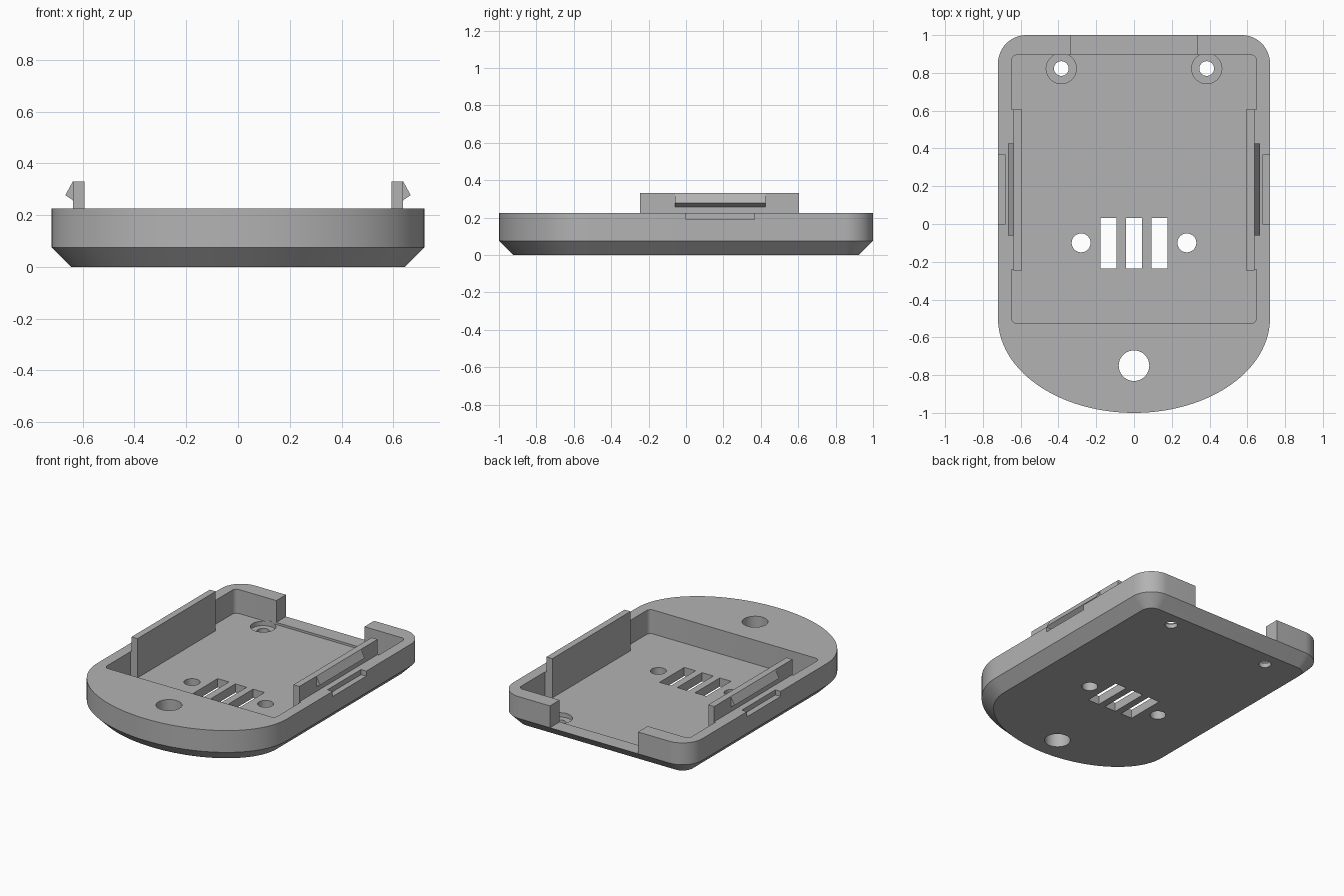
import bpy, bmesh, math
from mathutils import Vector

if "Cube" in bpy.data.objects:
    bpy.data.objects.remove(bpy.data.objects["Cube"])

grey = bpy.data.materials.new("plain grey")
grey.diffuse_color = (0.45, 0.45, 0.45, 1)
grey.use_nodes = True
grey.node_tree.nodes["Principled BSDF"].inputs["Base Color"].default_value = grey.diffuse_color

HEIGHT, FLOOR, SILL, CHAMFER = 0.225, 0.06, 0.075, 0.075


def arc(cx, cy, rx, ry, a0, a1, n):
    """Points along an elliptical arc, angles in degrees."""
    angles = [math.radians(a0 + (a1 - a0) * i / n) for i in range(n + 1)]
    return [(cx + rx * math.cos(a), cy + ry * math.sin(a)) for a in angles]


def rounded_rect(x0, x1, y0, y1, r, n=5):
    return (arc(x1 - r, y1 - r, r, r, 0, 90, n) + arc(x0 + r, y1 - r, r, r, 90, 180, n)
            + arc(x0 + r, y0 + r, r, r, 180, 270, n) + arc(x1 - r, y0 + r, r, r, 270, 360, n))


def rect(x0, x1, y0, y1):
    return [(x0, y0), (x1, y0), (x1, y1), (x0, y1)]


def circle(x, y, r, n=36):
    return arc(x, y, r, r, 0, 360, n)[:-1]


def inset(loop, d):
    """Move a counter-clockwise loop inward by d."""
    out = []
    for i, p in enumerate(loop):
        p = Vector(p)
        e1 = (p - Vector(loop[i - 1])).normalized()
        e2 = (Vector(loop[(i + 1) % len(loop)]) - p).normalized()
        n1, n2 = Vector((-e1.y, e1.x)), Vector((-e2.y, e2.x))
        out.append(p + (n1 + n2) * d / (1 + n1.dot(n2)))
    return out


def stack(name, layers):
    """Closed solid through (z, loop) layers."""
    bm = bmesh.new()
    rings = [[bm.verts.new((p[0], p[1], z)) for p in loop] for z, loop in layers]
    bm.faces.new(rings[0][::-1])
    bm.faces.new(rings[-1])
    for a, b in zip(rings, rings[1:]):
        for i in range(len(a)):
            j = (i + 1) % len(a)
            bm.faces.new((a[i], a[j], b[j], b[i]))
    bmesh.ops.recalc_face_normals(bm, faces=bm.faces[:])
    mesh = bpy.data.meshes.new(name)
    bm.to_mesh(mesh)
    bm.free()
    ob = bpy.data.objects.new(name, mesh)
    bpy.context.collection.objects.link(ob)
    mesh.materials.append(grey)
    return ob


def prism(name, loop, z0, z1):
    return stack(name, [(z0, loop), (z1, loop)])


def combine(target, tool, operation):
    mod = target.modifiers.new("cut", 'BOOLEAN')
    mod.operation, mod.solver, mod.object = operation, 'EXACT', tool
    bpy.context.view_layer.objects.active = target
    bpy.ops.object.modifier_apply(modifier=mod.name)
    bpy.data.objects.remove(tool)


def cut(target, loop, z0, z1):
    combine(target, prism("cutter", loop, z0, z1), 'DIFFERENCE')


# Tray body: rounded back corners, elliptical front, chamfered underside
outline = (arc(0.57, 0.85, 0.15, 0.15, 0, 90, 12) + arc(-0.57, 0.85, 0.15, 0.15, 90, 180, 12)
           + arc(0, -0.5, 0.72, 0.5, 180, 360, 56))
tray = stack("tray", [(0, inset(outline, CHAMFER)), (CHAMFER, outline), (HEIGHT, outline)])

# Recess and back opening
cut(tray, rounded_rect(-0.648, 0.648, -0.527, 0.895, 0.03), FLOOR, 0.5)
cut(tray, rect(-0.335, 0.335, 0.85, 1.1), SILL, 0.5)

# Side filler behind the clips, and release notches in the outer rim
for s in (-1, 1):
    x0, x1 = sorted((s * 0.637, s * 0.66))
    combine(tray, prism("filler", rect(x0, x1, -0.24, 0.605), 0.05, HEIGHT), 'UNION')
    x0, x1 = sorted((s * 0.68, s * 0.8))
    cut(tray, rect(x0, x1, 0, 0.365), 0.19, 0.5)

    # Screw holes with counterbores, and locating holes
    cut(tray, circle(s * 0.385, 0.823, 0.08), 0.03, 0.07)
    cut(tray, circle(s * 0.385, 0.823, 0.039), -0.1, 0.1)
    cut(tray, circle(s * 0.28, -0.1, 0.05), -0.1, 0.1)

# Front hole and three contact slots
cut(tray, circle(0, -0.75, 0.081), -0.1, 0.5)
for x in (-0.135, 0, 0.135):
    cut(tray, rect(x - 0.043, x + 0.043, -0.235, 0.033), -0.1, 0.1)

# Spring clips, each with a wedge barb on its outer face
for s, side in ((-1, "left"), (1, "right")):
    x0, x1 = sorted((s * 0.593, s * 0.638))
    clip = prism(side + "_clip", rect(x0, x1, -0.245, 0.605), FLOOR - 0.01, 0.33)
    barb = prism("barb", [(0.62, 0.33), (0.638, 0.33), (0.667, 0.277), (0.638, 0.257), (0.62, 0.257)],
                 -0.06, 0.425)
    for v in barb.data.vertices:
        x, z, y = v.co
        v.co = (s * x, y, z)
    bm = bmesh.new()
    bm.from_mesh(barb.data)
    bmesh.ops.recalc_face_normals(bm, faces=bm.faces[:])
    bm.to_mesh(barb.data)
    bm.free()
    combine(clip, barb, 'UNION')

# Smooth the curved walls, keep the edges sharp
bpy.ops.object.select_all(action='DESELECT')
tray.select_set(True)
bpy.context.view_layer.objects.active = tray
bpy.ops.object.shade_smooth_by_angle(angle=math.radians(30))
